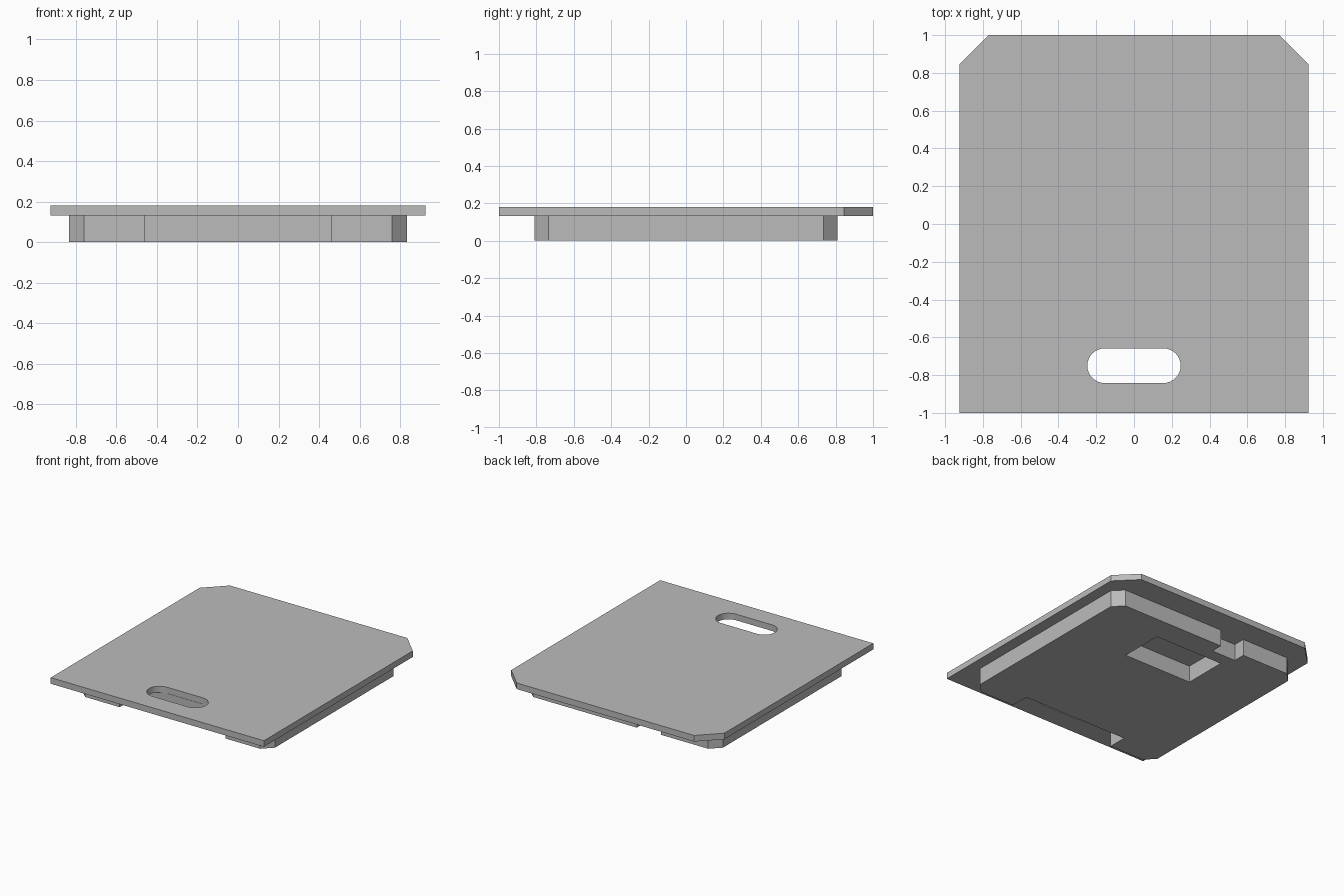
import bpy
import bmesh
from math import pi, sin, cos

cube = bpy.data.objects.get("Cube")
if cube:
    bpy.data.objects.remove(cube, do_unlink=True)

grey = bpy.data.materials.new("plain grey")
grey.use_nodes = True
colour = (0.5, 0.5, 0.5, 1)
grey.diffuse_color = colour
grey.node_tree.nodes["Principled BSDF"].inputs["Base Color"].default_value = colour


def slab(name, loops, z0, z1):
    """Extrude an outline with holes between two heights."""
    curve = bpy.data.curves.new(name, "CURVE")
    curve.dimensions = "2D"
    curve.fill_mode = "BOTH"
    curve.extrude = (z1 - z0) / 2
    for loop in loops:
        spline = curve.splines.new("POLY")
        spline.points.add(len(loop) - 1)
        for point, (x, y) in zip(spline.points, loop):
            point.co = (x, y, 0, 1)
        spline.use_cyclic_u = True
    helper = bpy.data.objects.new(name + "_outline", curve)
    bpy.context.collection.objects.link(helper)
    bpy.context.view_layer.update()
    mesh = bpy.data.meshes.new_from_object(helper)
    bpy.data.objects.remove(helper, do_unlink=True)

    # Weld the caps to the walls and set the slab at its height
    bm = bmesh.new()
    bm.from_mesh(mesh)
    bmesh.ops.remove_doubles(bm, verts=bm.verts, dist=1e-4)
    bmesh.ops.translate(bm, verts=bm.verts, vec=(0, 0, (z0 + z1) / 2))
    bmesh.ops.recalc_face_normals(bm, faces=bm.faces)
    for face in bm.faces:
        face.smooth = False
        face.material_index = 0
    bm.to_mesh(mesh)
    bm.free()
    mesh.materials.clear()
    mesh.materials.append(grey)
    mesh.name = name
    obj = bpy.data.objects.new(name, mesh)
    bpy.context.collection.objects.link(obj)
    return obj


def slot(x, y, radius, steps=16):
    """Rounded slot with its end centres at -x and +x."""
    loop = []
    for side, start in ((1, -pi / 2), (-1, pi / 2)):
        for i in range(steps + 1):
            a = start + pi * i / steps
            loop.append((side * x + radius * cos(a), y + radius * sin(a)))
    return loop


SEAM = 0.132

# Cover plate: chamfered back corners and a finger slot
W, C = 0.925, 0.155
plate = [(-W, -1), (W, -1), (W, 1 - C), (W - C, 1), (C - W, 1), (-W, 1 - C)]
slab("cover_plate", [plate, slot(0.155, -0.75, 0.092)], SEAM, 0.18)

# Lower body: chamfered corners, front recess, small back notch, pocket
w, d, c = 0.835, 0.81, 0.075
body = [
    (-w, c - d), (c - w, -d),
    (-0.46, -d), (-0.46, -0.66), (0.46, -0.66), (0.46, -d),
    (w - c, -d), (w, c - d), (w, d - c), (w - c, d),
    (-0.14, d), (-0.14, 0.715), (-0.35, 0.715), (-0.35, d),
    (c - w, d), (-w, d - c),
]
pocket = [(-0.3, 0.265), (0.3, 0.265), (0.3, 0.615), (-0.3, 0.615)]
slab("lower_body", [body, pocket], 0, SEAM)
